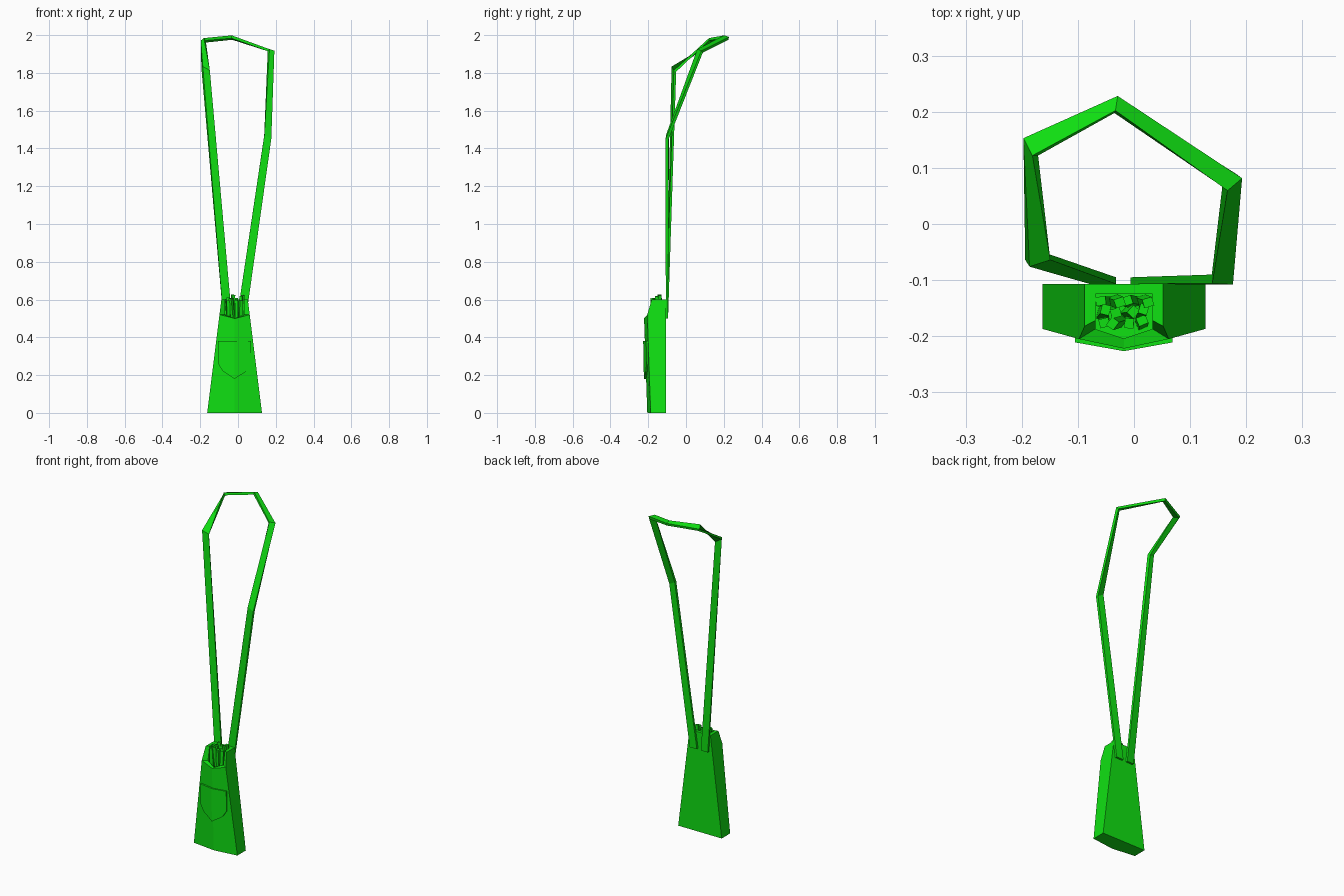
import bpy, bmesh, random
from mathutils import Vector, Matrix, Euler

cube = bpy.data.objects.get("Cube")
if cube:
    bpy.data.objects.remove(cube, do_unlink=True)

random.seed(4)
MID = -0.018      # centre line of the bag
BACK = -0.107     # flat back of the bag

green = bpy.data.materials.new("bright green")
green.use_nodes = True
colour = (0.005, 0.75, 0.006, 1)
green.diffuse_color = colour
green.node_tree.nodes["Principled BSDF"].inputs["Base Color"].default_value = colour


def finish(bm, name):
    bmesh.ops.recalc_face_normals(bm, faces=bm.faces[:])
    mesh = bpy.data.meshes.new(name)
    bm.to_mesh(mesh)
    bm.free()
    mesh.materials.append(green)
    obj = bpy.data.objects.new(name, mesh)
    bpy.context.collection.objects.link(obj)
    return obj


def ring(bm, points):
    return [bm.verts.new(p) for p in points]


def bridge(bm, a, b):
    n = len(a)
    for i in range(n):
        j = (i + 1) % n
        bm.faces.new((a[i], a[j], b[j], b[i]))


def rim_points(half, back, side, front, lip, top=0.6):
    """Rim outline: high at the back and sides, dipping to the front."""
    right = [(half, back, top), (half, side, top), (half + lip, front, top - 0.08)]
    pts = [(MID + x, y, z) for x, y, z in right]
    pts.append((MID, front - 0.017, top - 0.1))
    pts += [(MID - x, y, z) for x, y, z in reversed(right)]
    return pts


# Bag: tapered shell with a folded front and an open, notched mouth
bm = bmesh.new()
outer = ring(bm, rim_points(0.07, BACK, -0.182, -0.205, 0.01))
inner = ring(bm, rim_points(0.051, BACK - 0.018, -0.172, -0.187, 0))
floor = ring(bm, [(v.co.x, v.co.y, 0.47) for v in inner])
base = ring(bm, [(MID + x, y, 0) for x, y in
                 ((0.145, BACK), (0.145, -0.187), (0, -0.205), (-0.145, -0.187), (-0.145, BACK))])
bridge(bm, outer, inner)
bridge(bm, inner, floor)
bm.faces.new(floor)
bm.faces.new(base)
br, sr, fr, fc, fl, sl, bl = outer
b0, b1, b2, b3, b4 = base
for face in ((b0, b1, fr, sr, br), (b1, b2, fc, fr), (b2, b3, fl, fc),
             (b3, b4, bl, sl, fl), (b4, b0, br, bl)):
    bm.faces.new(face)
finish(bm, "bag_body")

# Front pocket: two mirrored halves meeting on the fold, pointed at the bottom
bm = bmesh.new()
half_outline = [(0, 0.38), (0.087, 0.38), (0.087, 0.26), (0.062, 0.22), (0, 0.18)]
for side in (1, -1):
    def pocket_y(x, z):
        return -0.22 + 0.18 * x - 0.018 * (z - 0.18)
    front = ring(bm, [(MID + side * x, pocket_y(x, z) - 0.003, z) for x, z in half_outline])
    rear = ring(bm, [(MID + side * x, pocket_y(x, z) + 0.018, z) for x, z in half_outline])
    bm.faces.new(front)
    for i in range(len(front) - 1):
        bm.faces.new((front[i], front[i + 1], rear[i + 1], rear[i]))
bmesh.ops.remove_doubles(bm, verts=bm.verts[:], dist=0.0001)
finish(bm, "front_pocket")

# Sticks: slim tilted blocks standing in the mouth
bm = bmesh.new()
for row, y in enumerate((-0.138, -0.157, -0.175)):
    for col in range(4):
        x = MID + (col - 1.5) * 0.023 + random.uniform(-0.004, 0.004)
        top = random.uniform(0.6, 0.628) - 0.008 * row
        turn = Euler((random.uniform(-0.07, 0.07), random.uniform(-0.1, 0.1),
                      random.uniform(0, 1.5))).to_matrix().to_4x4()
        place = Matrix.Translation((x, y, (top + 0.47) / 2)) @ turn
        size = Matrix.Diagonal((0.018, 0.016, top - 0.47, 1))
        bmesh.ops.create_cube(bm, size=1, matrix=place @ size)
finish(bm, "sticks")

# Strap: flat band swept through pairs of outer and inner edge points
stations = [
    ((-0.078, -0.101, 0.5), (-0.032, -0.101, 0.5)),
    ((-0.19, -0.07, 1.83), (-0.153, -0.058, 1.81)),
    ((-0.192, 0.153, 1.965), (-0.176, 0.122, 1.978)),
    ((-0.03, 0.226, 1.983), (-0.034, 0.2, 1.991)),
    ((0.188, 0.085, 1.912), (0.162, 0.063, 1.92)),
    ((0.176, -0.1, 1.45), (0.139, -0.098, 1.47)),
    ((0.042, -0.101, 0.5), (-0.006, -0.101, 0.5)),
]
edges = [(Vector(a), Vector(b)) for a, b in stations]
mids = [(a + b) / 2 for a, b in edges]
last = len(mids) - 1
bm = bmesh.new()
loops = []
for i, (a, b) in enumerate(edges):
    before = (mids[i] - mids[max(i - 1, 0)]).normalized()
    after = (mids[min(i + 1, last)] - mids[i]).normalized()
    thick = (before + after).cross(a - b).normalized()
    thick *= 0.006 if i in (0, last) else 0.008
    loops.append(ring(bm, (a + thick, b + thick, b - thick, a - thick)))
for first, second in zip(loops, loops[1:]):
    bridge(bm, first, second)
bm.faces.new(loops[0])
bm.faces.new(loops[-1])
finish(bm, "strap")
